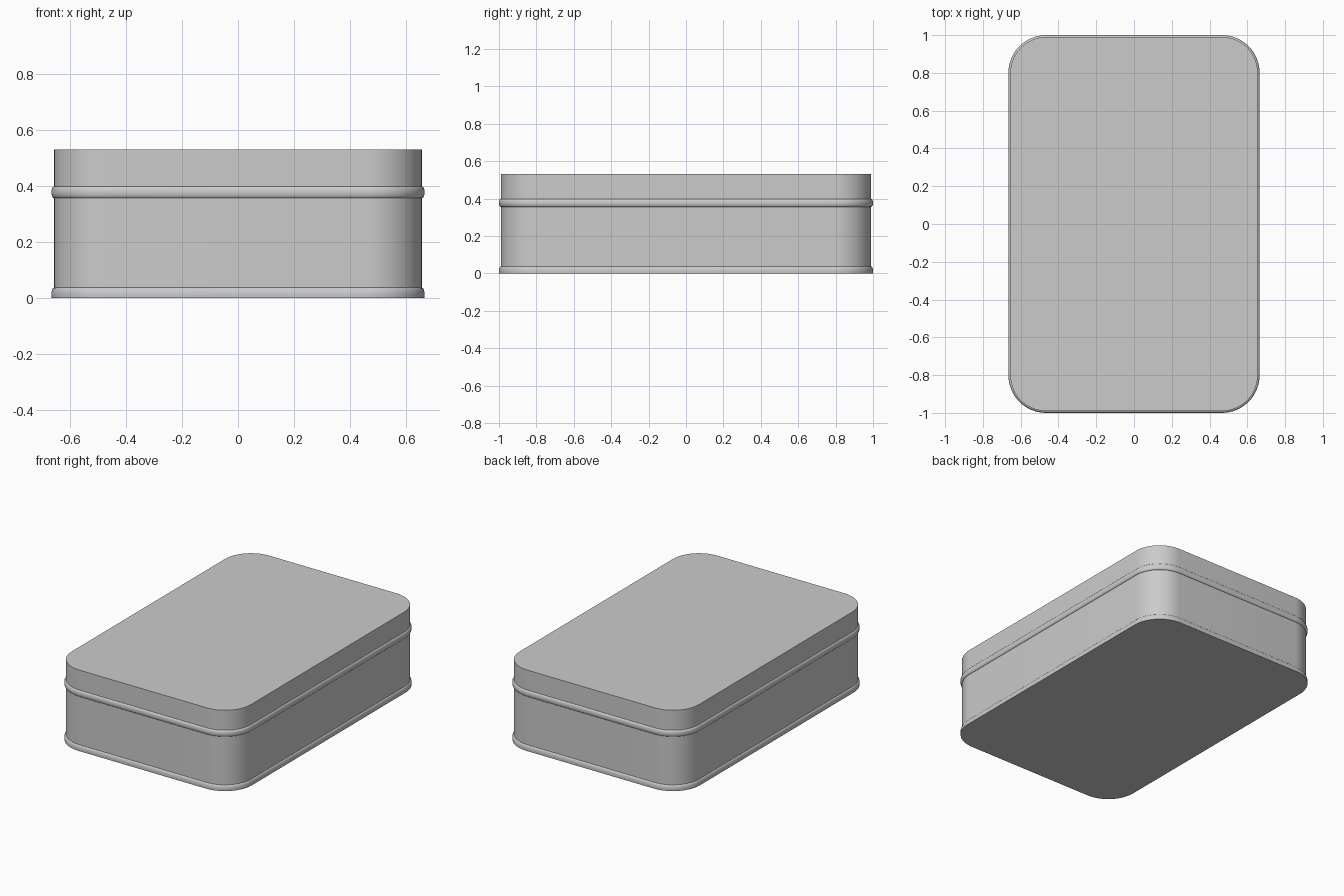
import bpy, bmesh, math

if "Cube" in bpy.data.objects:
    bpy.data.objects.remove(bpy.data.objects["Cube"])

HX, HY, R = 0.655, 0.99, 0.19   # wall half-sizes and corner radius
SEG = 16                        # steps per rounded corner


def ring(bm, d, z):
    """Rounded rectangle loop, pushed out by d, at height z."""
    verts = []
    for k, (sx, sy) in enumerate([(1, 1), (-1, 1), (-1, -1), (1, -1)]):
        for i in range(SEG + 1):
            a = math.pi / 2 * (k + i / SEG)
            verts.append(bm.verts.new((sx * (HX - R) + (R + d) * math.cos(a),
                                       sy * (HY - R) + (R + d) * math.sin(a), z)))
    return verts


def loft(name, profile, cap_bottom=False, cap_top=False):
    bm = bmesh.new()
    rings = [ring(bm, d, z) for d, z in profile]
    n = len(rings[0])
    for lo, hi in zip(rings, rings[1:]):
        for i in range(n):
            j = (i + 1) % n
            bm.faces.new((lo[i], lo[j], hi[j], hi[i]))
    if cap_bottom:
        bm.faces.new(rings[0][::-1])
    if cap_top:
        bm.faces.new(rings[-1])
    me = bpy.data.meshes.new(name)
    bm.to_mesh(me)
    bm.free()
    ob = bpy.data.objects.new(name, me)
    bpy.context.collection.objects.link(ob)
    bpy.ops.object.select_all(action='DESELECT')
    ob.select_set(True)
    bpy.context.view_layer.objects.active = ob
    bpy.ops.object.shade_smooth_by_angle(angle=math.radians(35))
    return ob


def arc(z0, z1, a0, a1, steps, bulge=0.01):
    """Bulging profile: angles -90..90 run from z0 to z1."""
    mid, half = (z0 + z1) / 2, (z1 - z0) / 2
    angles = [math.radians(a0 + (a1 - a0) * i / steps) for i in range(steps + 1)]
    return [(bulge * math.cos(a), mid + half * math.sin(a)) for a in angles]


# Tin body with a rolled foot rim
loft("tin_body", [(0.009, 0)] + arc(-0.013, 0.037, 0, 90, 6) + [(0, 0.358)],
     cap_bottom=True)

# Lid with a rolled bead along its lower edge
loft("lid", arc(0.356, 0.398, -90, 90, 12) + [(0, 0.53)], cap_top=True)
